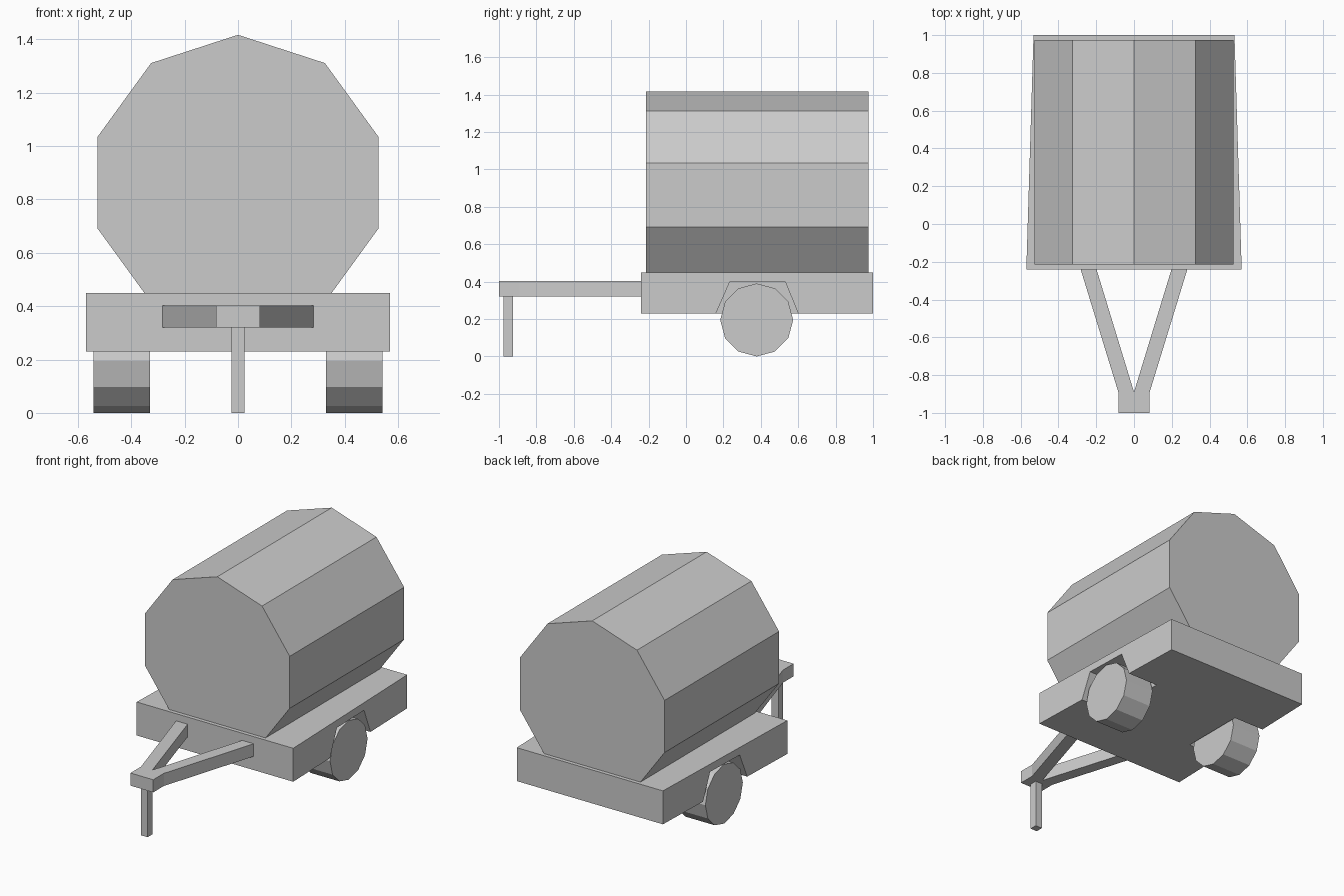
import bpy, bmesh
from math import cos, sin, radians
from mathutils import Vector

if "Cube" in bpy.data.objects:
    bpy.data.objects.remove(bpy.data.objects["Cube"])


def prism(name, profile, axis, lo, hi):
    """Extrude a 2D profile along x (y,z points), y (x,z points) or z (x,y points)."""
    place = {'x': lambda a, b, t: (t, a, b),
             'y': lambda a, b, t: (a, t, b),
             'z': lambda a, b, t: (a, b, t)}[axis]
    bm = bmesh.new()
    face = bm.faces.new([bm.verts.new(place(a, b, lo)) for a, b in profile])
    new = bmesh.ops.extrude_face_region(bm, geom=[face])['geom']
    # the extrusion keeps the starting face as the first cap
    verts = [v for v in new if isinstance(v, bmesh.types.BMVert)]
    bmesh.ops.translate(bm, verts=verts, vec=Vector(place(0, 0, hi - lo)))
    if face.is_valid is False or len(bm.faces) < len(profile) + 2:
        bmesh.ops.holes_fill(bm, edges=bm.edges[:], sides=0)
    bmesh.ops.recalc_face_normals(bm, faces=bm.faces[:])
    mesh = bpy.data.meshes.new(name)
    bm.to_mesh(mesh)
    bm.free()
    obj = bpy.data.objects.new(name, mesh)
    bpy.context.collection.objects.link(obj)
    return obj


def ring(n, radius, ca, cb):
    """Regular polygon with a corner pointing up."""
    return [(ca + radius * cos(radians(90 + 360 * i / n)),
             cb + radius * sin(radians(90 + 360 * i / n))) for i in range(n)]


# Ten-sided tank, sunk slightly into the bed
prism("tank", ring(10, 0.554, 0, 0.863), 'y', -0.215, 0.975)

# Bed, slightly wider at the front
bed = prism("bed", [(-0.57, -0.24), (0.57, -0.24), (0.532, 1.0), (-0.532, 1.0)],
            'z', 0.23, 0.45)

# Wheel wells cut into the bed, and the wheels
well = [(0.145, 0.20), (0.16, 0.23), (0.235, 0.40), (0.53, 0.40), (0.60, 0.23), (0.612, 0.20)]
for side, s in (("left", -1), ("right", 1)):
    cutter = prism(side + "_well_cutter", well, 'x', *sorted((s * 0.32, s * 0.75)))
    cutter.hide_render = True
    cut = bed.modifiers.new(side + "_well", 'BOOLEAN')
    cut.operation = 'DIFFERENCE'
    cut.solver = 'EXACT'
    cut.object = cutter
    bpy.context.view_layer.objects.active = bed
    bpy.ops.object.modifier_apply(modifier=cut.name)
    bpy.data.objects.remove(cutter)
    prism(side + "_wheel", ring(12, 0.195, 0.378, 0.195), 'x',
          *sorted((s * 0.33, s * 0.542)))

# V-shaped drawbar
half = [(0.083, -1.0), (0.083, -0.89), (0.284, -0.235), (0.2, -0.235)]
drawbar = half + [(0, -0.89)] + [(-x, y) for x, y in reversed(half)]
prism("drawbar", drawbar, 'z', 0.32, 0.403)

# Parking leg under the coupling
prism("parking_leg", [(-0.025, -0.975), (0.025, -0.975), (0.025, -0.925), (-0.025, -0.925)],
      'z', 0.0, 0.325)
